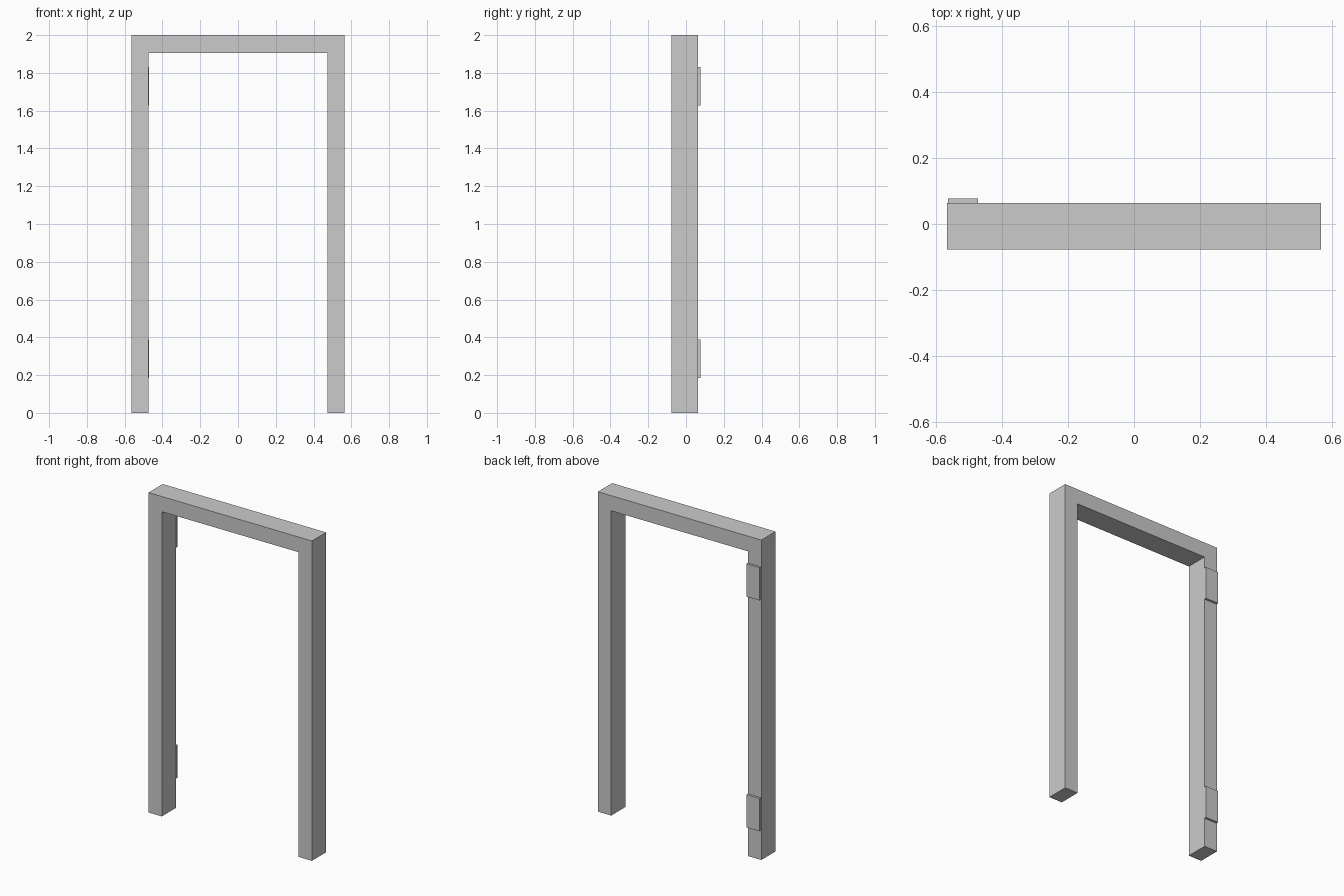
import bpy, bmesh
from mathutils import Vector

if "Cube" in bpy.data.objects:
    bpy.data.objects.remove(bpy.data.objects["Cube"])


def extrude_profile(name, points, y0, y1):
    """Extrude a closed x-z outline from y0 to y1."""
    bm = bmesh.new()
    face = bm.faces.new([bm.verts.new((x, y0, z)) for x, z in points])
    geom = bmesh.ops.extrude_face_region(bm, geom=[face])["geom"]
    moved = [v for v in geom if isinstance(v, bmesh.types.BMVert)]
    bmesh.ops.translate(bm, verts=moved, vec=Vector((0, y1 - y0, 0)))
    bmesh.ops.recalc_face_normals(bm, faces=bm.faces)
    mesh = bpy.data.meshes.new(name)
    bm.to_mesh(mesh)
    bm.free()
    obj = bpy.data.objects.new(name, mesh)
    bpy.context.collection.objects.link(obj)
    return obj


FRONT, BACK, HINGE_BACK = -0.077, 0.063, 0.077
OUTER, INNER, TOP, LINTEL = 0.565, 0.473, 2.0, 1.905

# Door frame: two posts and a lintel in one piece
half = [(INNER, LINTEL), (INNER, 0), (OUTER, 0), (OUTER, TOP)]
outline = half + [(-x, z) for x, z in reversed(half)]
extrude_profile("door_frame", outline, FRONT, BACK)

# Hinge plates on the back of the left post
for name, z0, z1 in (("lower_hinge_plate", 0.184, 0.389),
                     ("upper_hinge_plate", 1.627, 1.832)):
    x0, x1 = -0.562, -0.471
    extrude_profile(name, [(x0, z0), (x1, z0), (x1, z1), (x0, z1)],
                    BACK, HINGE_BACK)
